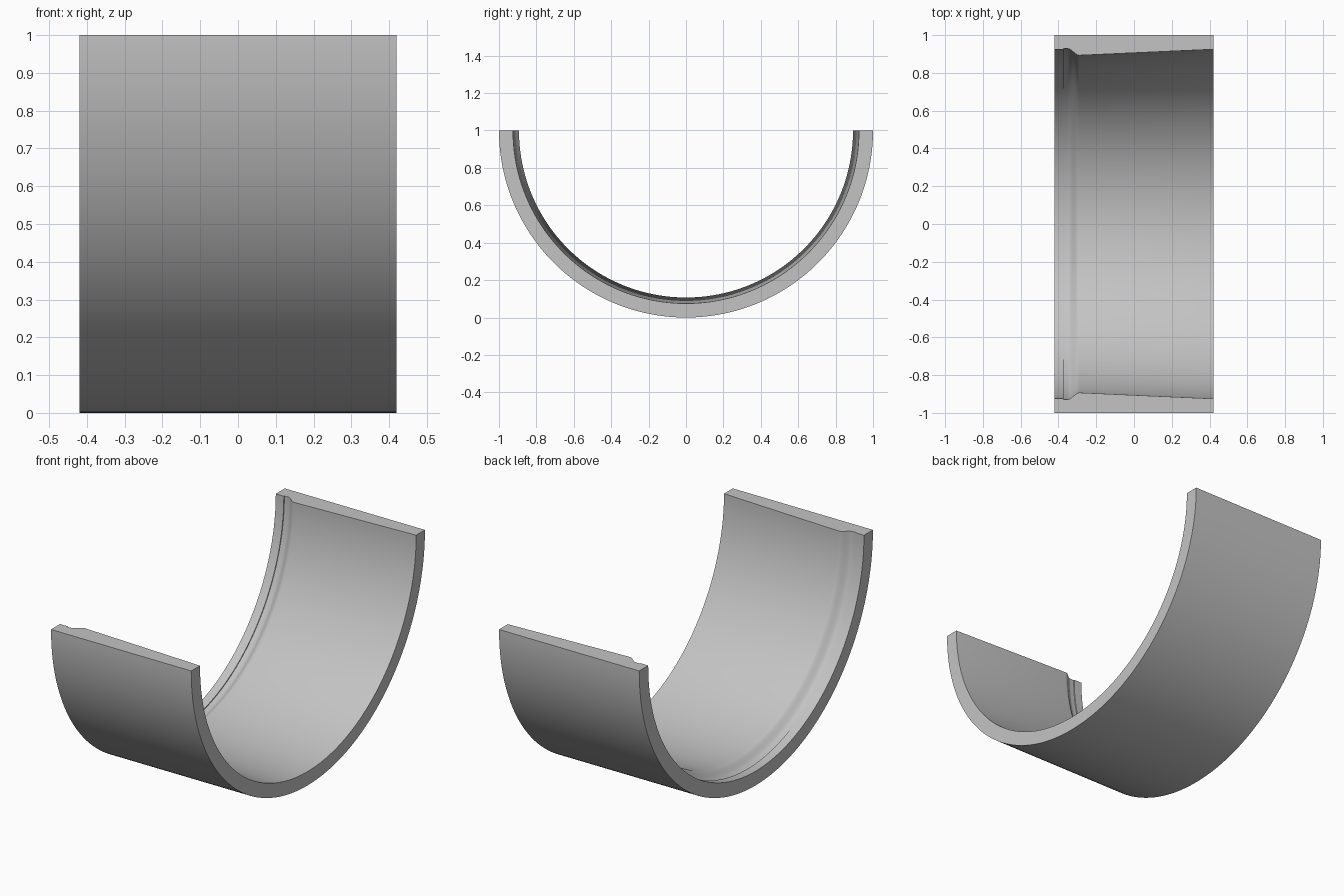
import bpy, bmesh, math
from mathutils import Vector

cube = bpy.data.objects.get("Cube")
if cube:
    bpy.data.objects.remove(cube, do_unlink=True)

HALF_WIDTH = 0.42
RADIUS = 1.0
SEGMENTS = 128

# Plain grey material
grey = bpy.data.materials.new("light_grey")
grey.use_nodes = True
grey.diffuse_color = (0.55, 0.55, 0.55, 1)
grey.node_tree.nodes["Principled BSDF"].inputs["Base Color"].default_value = (0.55, 0.55, 0.55, 1)

# Wall cross-section as (x, radius): lip, shallow groove, rounded shoulder, tapered bore
lip = [(-HALF_WIDTH, 0.923), (-0.372, 0.923)]
groove = [(-0.372, 0.928), (-0.35, 0.928)]
shoulder = []
STEPS = 10
for i in range(1, STEPS + 1):
    t = i / STEPS
    shoulder.append((-0.35 + 0.06 * t, 0.928 - 0.035 * (3 * t * t - 2 * t ** 3)))
profile = [(-HALF_WIDTH, RADIUS)] + lip + groove + shoulder
profile += [(HALF_WIDTH, 0.925), (HALF_WIDTH, RADIUS)]

# Sweep the section through the lower half turn about the x axis
bm = bmesh.new()
centre = Vector((0, 0, RADIUS))
verts = [bm.verts.new((x, -r, RADIUS)) for x, r in profile]
start_cap = bm.faces.new(verts)
bmesh.ops.spin(bm, geom=[start_cap], cent=centre, axis=(1, 0, 0),
               angle=math.pi, steps=SEGMENTS, use_duplicate=False)
# Restore the starting cut face if the sweep consumed it
if not any(all(v.co.y < 0 and abs(v.co.z - RADIUS) < 1e-4 for v in f.verts) for f in bm.faces):
    bm.faces.new([v for v in verts])
bmesh.ops.recalc_face_normals(bm, faces=bm.faces[:])

mesh = bpy.data.meshes.new("half_bearing_shell")
bm.to_mesh(mesh)
bm.free()
mesh.materials.append(grey)
shell = bpy.data.objects.new("half_bearing_shell", mesh)
bpy.context.collection.objects.link(shell)

# Smooth curved walls, crisp rims
bpy.ops.object.select_all(action='DESELECT')
shell.select_set(True)
bpy.context.view_layer.objects.active = shell
bpy.ops.object.shade_smooth_by_angle(angle=math.radians(30))
